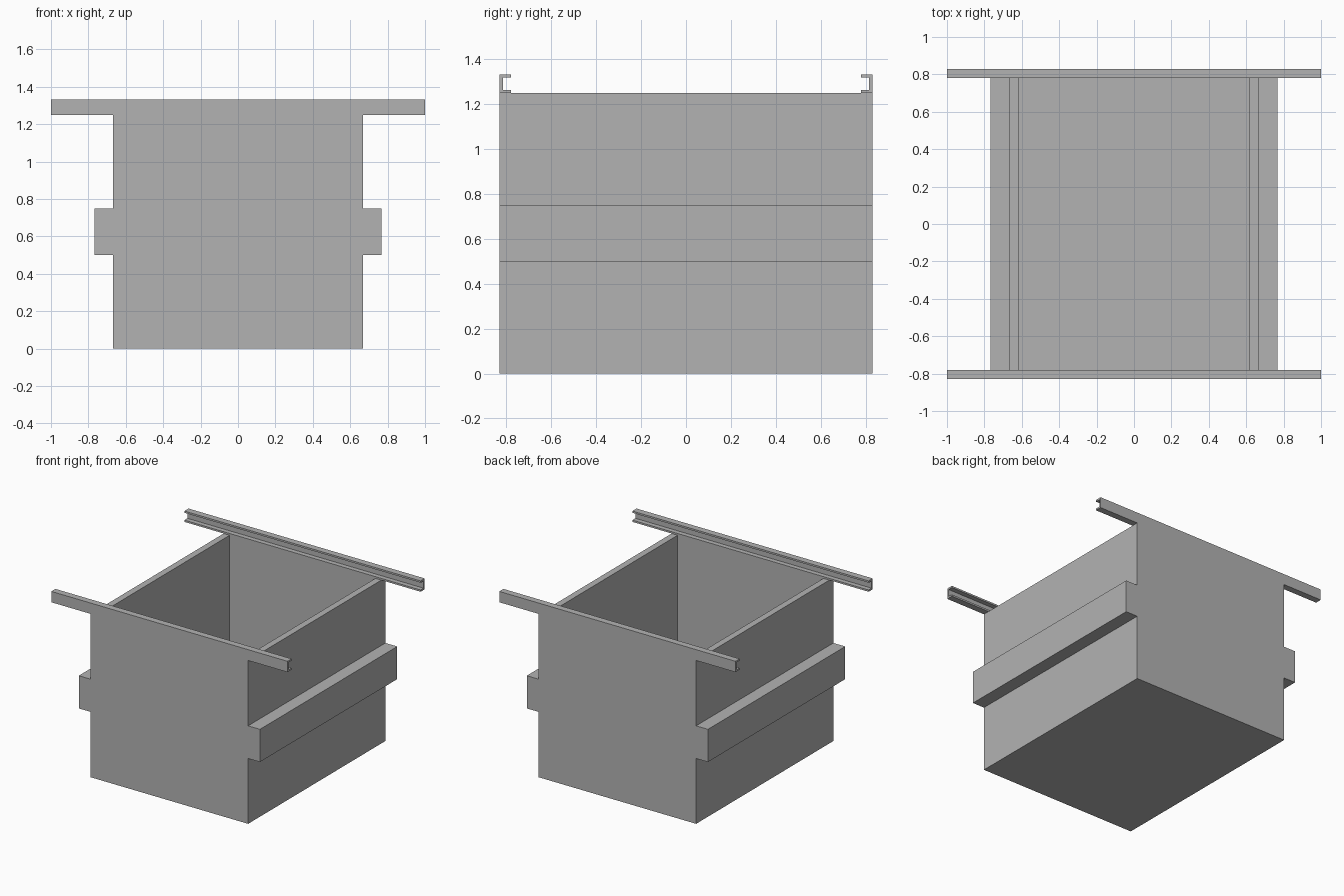
import bpy

cube = bpy.data.objects.get("Cube")
if cube:
    bpy.data.objects.remove(cube, do_unlink=True)

GREY = (0.45, 0.45, 0.45, 1)
grey = bpy.data.materials.new("plain grey")
grey.use_nodes = True
grey.diffuse_color = GREY
grey.node_tree.nodes["Principled BSDF"].inputs["Base Color"].default_value = GREY

W, D, H = 0.667, 0.83, 1.25      # half width, half depth, height
T = 0.05                         # wall thickness
RAIL_TOP, SHEET = 1.333, 0.0135  # channel rail top and sheet thickness


def extrude(name, profile, place, start, end):
    """Sweep a closed 2D profile between two positions along one axis."""
    n = len(profile)
    verts = [place(a, b, t) for t in (start, end) for a, b in profile]
    faces = [tuple(range(n)), tuple(range(n, 2 * n))]
    faces += [(i, (i + 1) % n, n + (i + 1) % n, n + i) for i in range(n)]
    mesh = bpy.data.meshes.new(name)
    mesh.from_pydata(verts, [], faces)
    mesh.materials.append(grey)
    obj = bpy.data.objects.new(name, mesh)
    bpy.context.collection.objects.link(obj)
    # consistent outward normals
    import bmesh
    bm = bmesh.new()
    bm.from_mesh(mesh)
    bmesh.ops.recalc_face_normals(bm, faces=bm.faces)
    bm.to_mesh(mesh)
    bm.free()
    return obj


def along_x(a, b, t):
    return (t, a, b)


def along_y(a, b, t):
    return (a, t, b)


# Trough: floor, side walls and side bars in one cross-section
half = [(W, 0), (W, 0.5), (W + 0.1, 0.5), (W + 0.1, 0.75), (W, 0.75),
        (W, H), (W - T, H), (W - T, T)]
section = half + [(-x, z) for x, z in reversed(half)]
extrude("trough_body", section, along_y, -D + T, D - T)

# End walls share the outer outline of the trough
outline = half[:6]
outline += [(-x, z) for x, z in reversed(outline)]

# Channel rails on the end walls, open towards the middle
channel = [(D, H), (D, RAIL_TOP), (D - T, RAIL_TOP), (D - T, RAIL_TOP - SHEET),
           (D - SHEET, RAIL_TOP - SHEET), (D - SHEET, H + SHEET),
           (D - T, H + SHEET), (D - T, H)]

for side, label in ((-1, "front"), (1, "back")):
    extrude(label + "_wall", outline, along_y, side * (D - T), side * D)
    extrude(label + "_rail", [(side * y, z) for y, z in channel], along_x, -1, 1)
